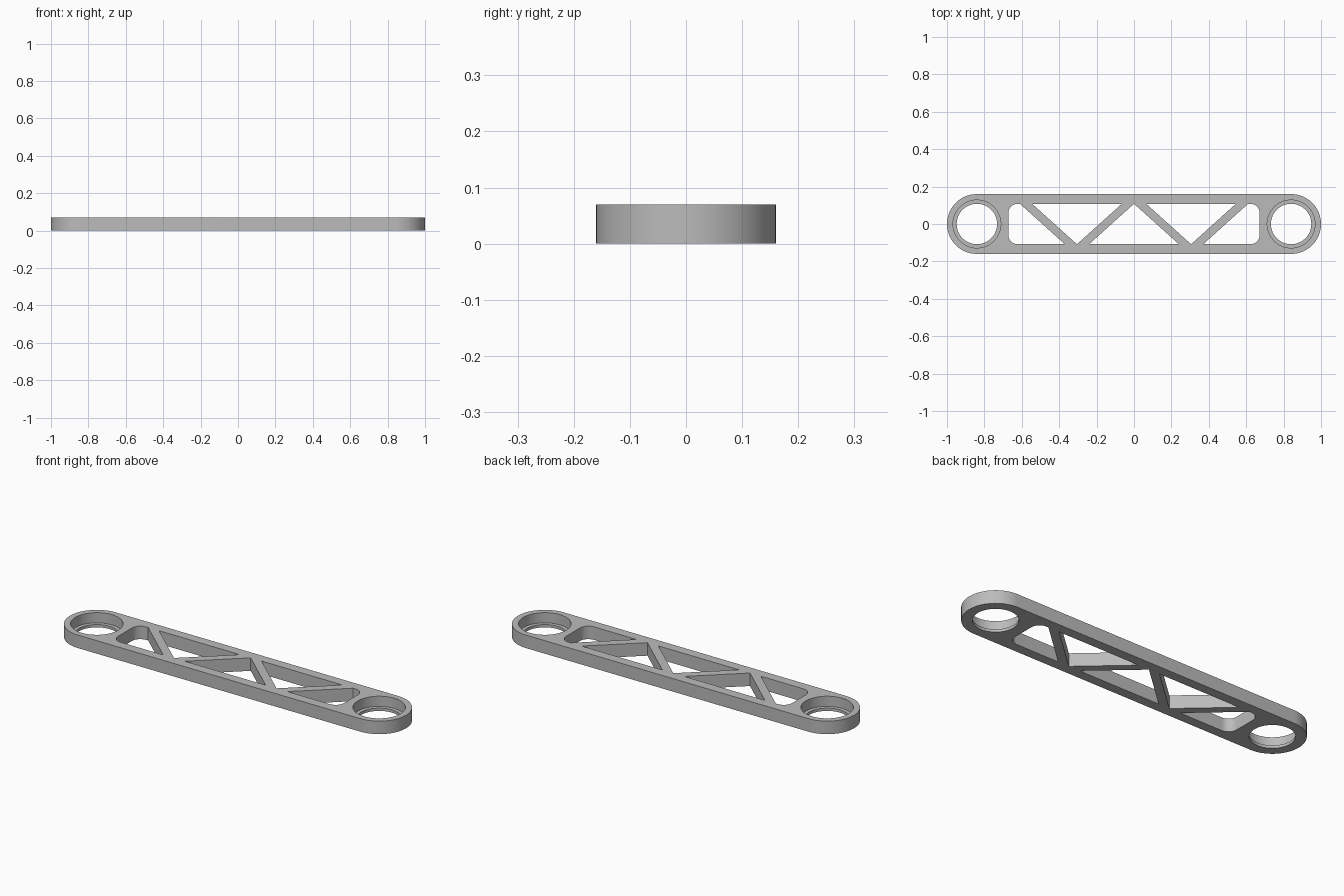
import bpy, bmesh, math

if "Cube" in bpy.data.objects:
    bpy.data.objects.remove(bpy.data.objects["Cube"])

HEIGHT, RADIUS, END_X = 0.07, 0.16, 0.84
BORE, SEAT, LEDGE = 0.108, 0.128, 0.015
EDGE, STEP, BRACE = 0.108, 0.305, 0.065   # inner rail edge, truss pitch, brace width along x

grey = bpy.data.materials.new("grey metal")
grey.diffuse_color = (0.5, 0.5, 0.5, 1)
grey.use_nodes = True
grey.node_tree.nodes["Principled BSDF"].inputs["Base Color"].default_value = grey.diffuse_color


def arc(cx, cy, r, start, end, n):
    return [(cx + r * math.cos(math.radians(start + (end - start) * i / n)),
             cy + r * math.sin(math.radians(start + (end - start) * i / n)))
            for i in range(n + 1)]


def prism(name, points, z0, z1):
    bm = bmesh.new()
    base = bm.faces.new([bm.verts.new((x, y, z0)) for x, y in points])
    top = bmesh.ops.extrude_face_region(bm, geom=[base])["geom"]
    bmesh.ops.translate(bm, vec=(0, 0, z1 - z0),
                        verts=[v for v in top if isinstance(v, bmesh.types.BMVert)])
    bmesh.ops.recalc_face_normals(bm, faces=bm.faces)
    mesh = bpy.data.meshes.new(name)
    bm.to_mesh(mesh)
    bm.free()
    mesh.materials.append(grey)
    obj = bpy.data.objects.new(name, mesh)
    bpy.context.collection.objects.link(obj)
    return obj


# Link arm with rounded ends
arm = prism("link_arm", arc(END_X, 0, RADIUS, -90, 90, 48)
            + arc(-END_X, 0, RADIUS, 90, 270, 48), 0, HEIGHT)

cutters = []
for s in (-1, 1):
    # Through bore and wider bearing seat
    cutters.append(prism("bore_cutter", arc(s * END_X, 0, BORE, 0, 360, 64)[:-1], -0.1, 0.2))
    cutters.append(prism("seat_cutter", arc(s * END_X, 0, SEAT, 0, 360, 64)[:-1], LEDGE, 0.2))
    # End window with two rounded corners
    r = 0.05
    window = (arc(0.672 - r, EDGE - r, r, 90, 0, 10)
              + arc(0.672 - r, -EDGE + r, r, 0, -90, 10)
              + [(STEP + BRACE, -EDGE), (2 * STEP, EDGE)])
    cutters.append(prism("window_cutter", [(s * x, y) for x, y in window], -0.1, 0.2))

# Triangular truss windows, alternating up and down
half = STEP - BRACE
for cx, side in ((-STEP, 1), (0, -1), (STEP, 1)):
    tri = [(cx - half, side * EDGE), (cx + half, side * EDGE), (cx, -side * EDGE)]
    cutters.append(prism("truss_cutter", tri, -0.1, 0.2))

bpy.context.view_layer.objects.active = arm
for cutter in cutters:
    mod = arm.modifiers.new("cut", "BOOLEAN")
    mod.operation, mod.solver, mod.object = "DIFFERENCE", "EXACT", cutter
    bpy.ops.object.modifier_apply(modifier=mod.name)
    bpy.data.objects.remove(cutter)

# Smooth round walls, sharp edges kept
bpy.ops.object.select_all(action="DESELECT")
arm.select_set(True)
bpy.ops.object.shade_smooth_by_angle(angle=math.radians(30))
